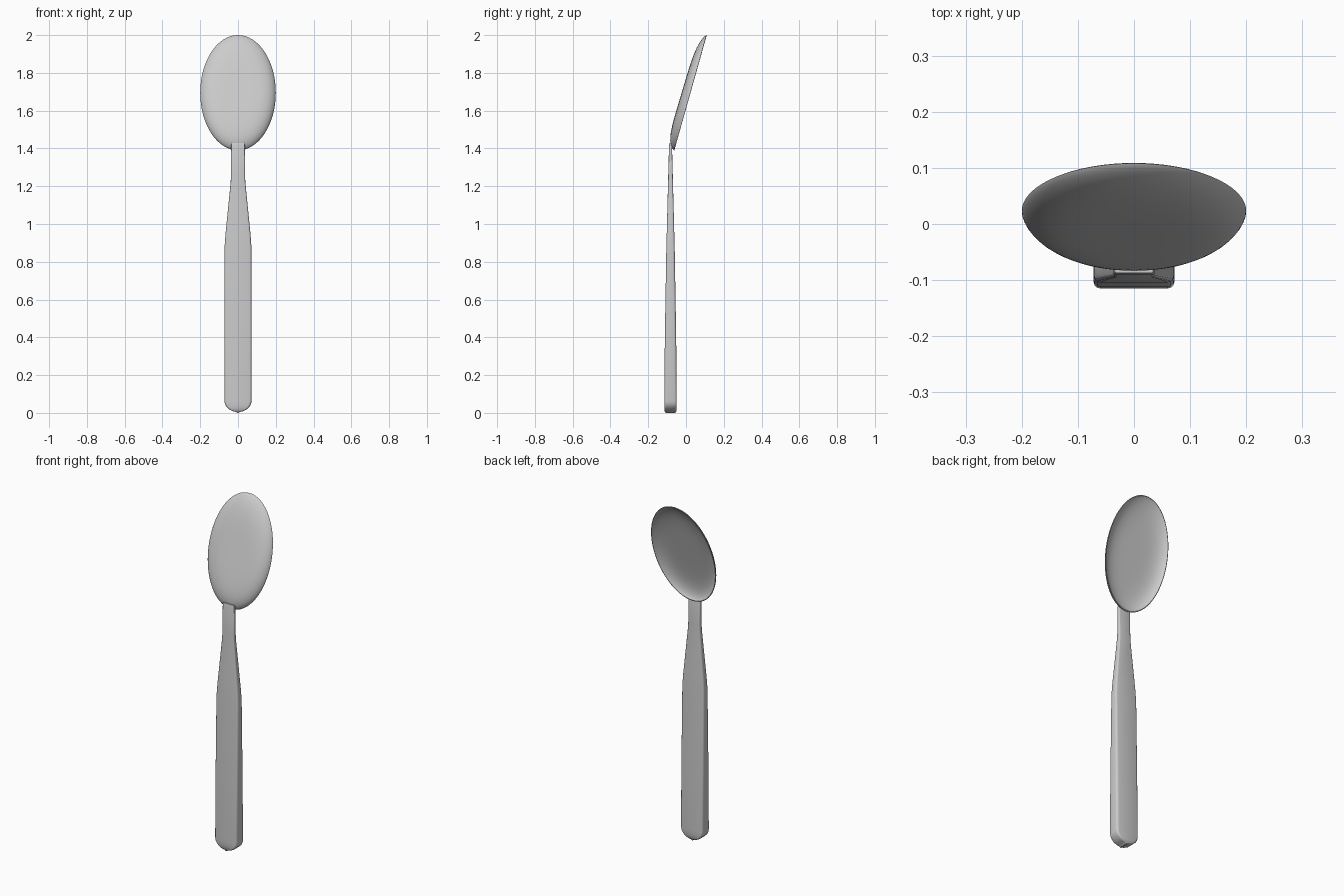
import bpy, bmesh, math

if "Cube" in bpy.data.objects:
    bpy.data.objects.remove(bpy.data.objects["Cube"])


def finish(bm, name, angle):
    bmesh.ops.recalc_face_normals(bm, faces=bm.faces)
    mesh = bpy.data.meshes.new(name)
    bm.to_mesh(mesh)
    bm.free()
    ob = bpy.data.objects.new(name, mesh)
    bpy.context.collection.objects.link(ob)
    bpy.ops.object.select_all(action='DESELECT')
    ob.select_set(True)
    bpy.context.view_layer.objects.active = ob
    bpy.ops.object.shade_smooth_by_angle(angle=math.radians(angle))
    return ob


def loft(bm, rings):
    """Skin closed rings of points and cap both ends."""
    loops = [[bm.verts.new(p) for p in ring] for ring in rings]
    n = len(loops[0])
    for a, b in zip(loops, loops[1:]):
        for i in range(n):
            j = (i + 1) % n
            bm.faces.new((a[i], a[j], b[j], b[i]))
    bm.faces.new(loops[0][::-1])
    bm.faces.new(loops[-1])


# Bowl: tilted oval shell, outer skin from centre to rim, then inner skin back
SEG, STEPS = 64, 16


def bowl_ring(r, depth, lip):
    pts = []
    for i in range(SEG):
        a = 2 * math.pi * i / SEG
        s = r * math.sin(a)
        d = lip + (depth - 0.006 * s) * max(0, 1 - r ** 5) ** 0.7
        pts.append((0.2 * r * math.cos(a), 0.031 + 0.085 * s - d, 1.695 + 0.305 * s))
    return pts


radii = [math.sin(math.pi / 2 * k / STEPS) for k in range(1, STEPS + 1)]
bm = bmesh.new()
loft(bm, [bowl_ring(r, 0.046, 0.008) for r in radii]
     + [bowl_ring(r * 0.985, 0.043, 0.0) for r in reversed(radii)])
finish(bm, "spoon_bowl", 50)

# Handle: tapered bar with softened corners; stations are (z, half width, half thickness)
Y = -0.082
stations = [(0.006, 0.012, 0.028), (0.009, 0.028, 0.031), (0.018, 0.046, 0.033),
            (0.032, 0.061, 0.033), (0.046, 0.069, 0.033), (0.062, 0.072, 0.033),
            (0.4, 0.072, 0.030), (0.88, 0.071, 0.022), (0.95, 0.066, 0.020),
            (1.22, 0.039, 0.013), (1.26, 0.037, 0.012), (1.415, 0.037, 0.008),
            (1.428, 0.034, 0.005)]


def handle_ring(z, w, t):
    c = min(0.012, 0.5 * t, 0.5 * w)
    pts = []
    for k, (sx, sy) in enumerate([(1, 1), (-1, 1), (-1, -1), (1, -1)]):
        for m in range(4):
            a = math.pi / 2 * (k + m / 3)
            pts.append((sx * (w - c) + c * math.cos(a), Y + sy * (t - c) + c * math.sin(a), z))
    return pts


bm = bmesh.new()
loft(bm, [handle_ring(0.0, 0.004, 0.026)] + [handle_ring(*s) for s in stations])
finish(bm, "spoon_handle", 35)
